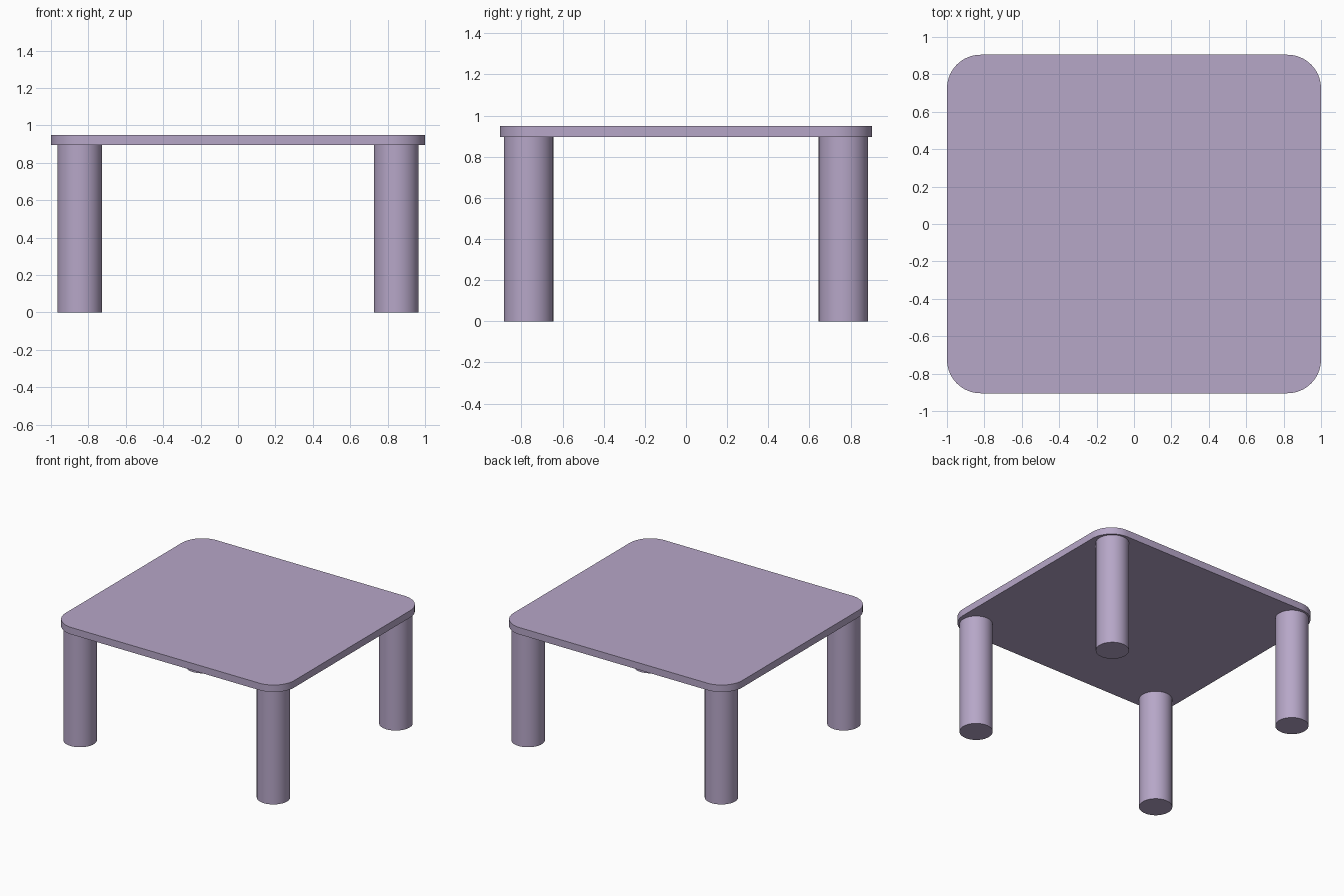
import bpy, bmesh, math

if "Cube" in bpy.data.objects:
    bpy.data.objects.remove(bpy.data.objects["Cube"], do_unlink=True)

# Single lilac material
LILAC = (0.47, 0.385, 0.575, 1.0)
lilac = bpy.data.materials.new("lilac")
lilac.use_nodes = True
lilac.diffuse_color = LILAC
bsdf = lilac.node_tree.nodes["Principled BSDF"]
bsdf.inputs["Base Color"].default_value = LILAC
bsdf.inputs["Roughness"].default_value = 0.6

HALF_X, HALF_Y = 1.0, 0.905          # tabletop half sizes
TOP_Z, UNDER_Z = 0.95, 0.895         # tabletop upper and lower faces
CORNER, CORNER_STEPS = 0.18, 16      # corner radius and smoothness
LEG_X, LEG_Y, LEG_R = 0.846, 0.765, 0.12


def extruded(name, outline, z0, z1):
    """Solid prism from a counter-clockwise outline, smooth round the sides."""
    bm = bmesh.new()
    base = bm.faces.new([bm.verts.new((x, y, z0)) for x, y in outline])
    result = bmesh.ops.extrude_face_region(bm, geom=[base], use_keep_orig=True)
    for v in result["geom"]:
        if isinstance(v, bmesh.types.BMVert):
            v.co.z = z1
    bmesh.ops.recalc_face_normals(bm, faces=bm.faces)
    mesh = bpy.data.meshes.new(name)
    bm.to_mesh(mesh)
    bm.free()
    mesh.materials.append(lilac)
    obj = bpy.data.objects.new(name, mesh)
    bpy.context.collection.objects.link(obj)
    bpy.ops.object.select_all(action="DESELECT")
    obj.select_set(True)
    bpy.context.view_layer.objects.active = obj
    bpy.ops.object.shade_smooth_by_angle(angle=math.radians(30))
    return obj


def arc(cx, cy, r, start, sweep, steps):
    return [(cx + r * math.cos(start + sweep * i / steps),
             cy + r * math.sin(start + sweep * i / steps)) for i in range(steps + 1)]


# Tabletop: rounded rectangle slab
outline = []
for i, (sx, sy) in enumerate([(1, 1), (-1, 1), (-1, -1), (1, -1)]):
    outline += arc(sx * (HALF_X - CORNER), sy * (HALF_Y - CORNER), CORNER,
                   i * math.pi / 2, math.pi / 2, CORNER_STEPS)
extruded("tabletop", outline, UNDER_Z, TOP_Z)

# Four round legs
for end, sy in (("front", -1), ("back", 1)):
    for side, sx in (("left", 1), ("right", -1)):
        circle = arc(sx * LEG_X, sy * LEG_Y, LEG_R, 0, math.tau, 64)[:-1]
        extruded(f"{end}_{side}_leg", circle, 0.0, UNDER_Z)
